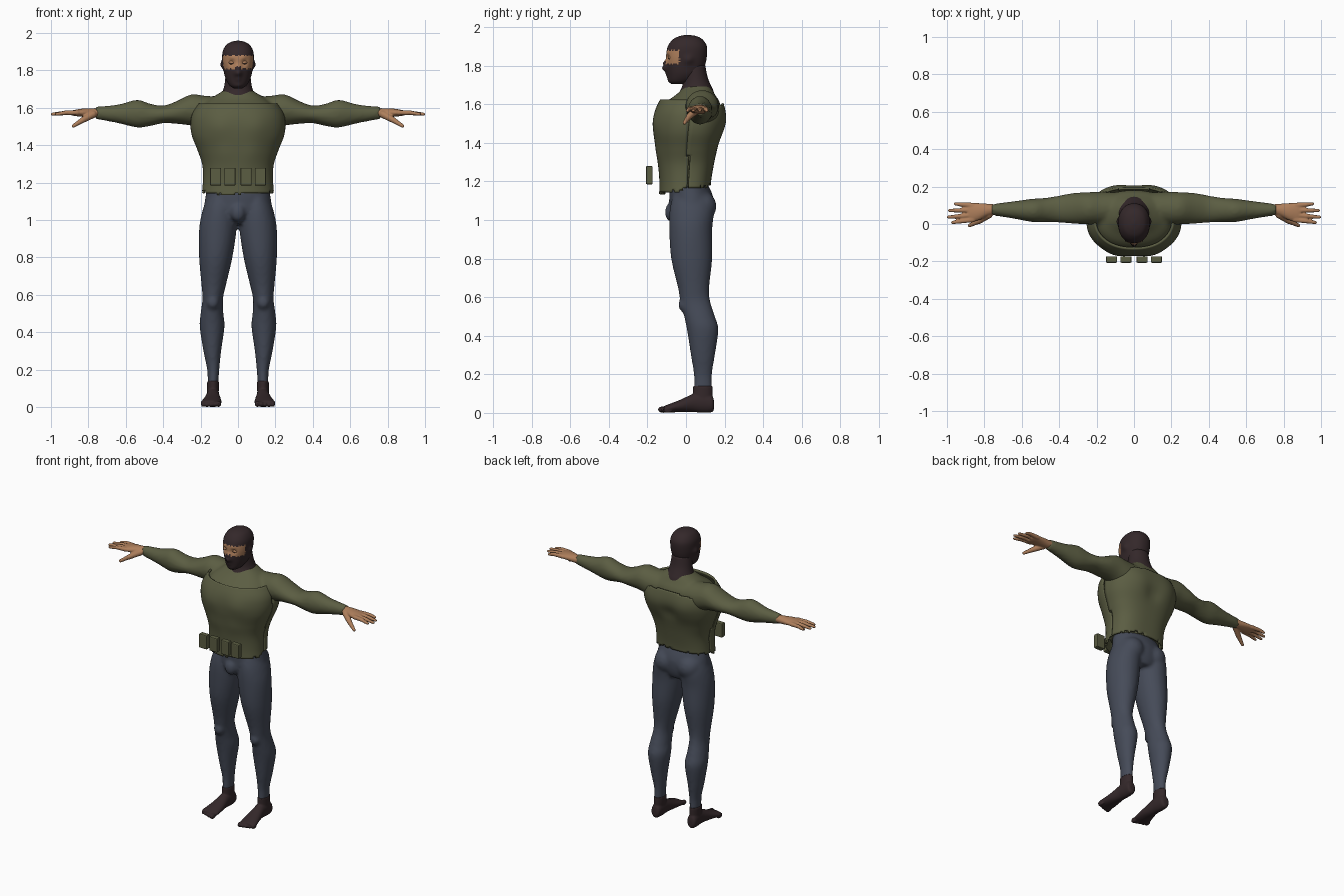
import bpy, bmesh, math, random
from mathutils import Vector, Matrix

random.seed(4)
default = bpy.data.objects.get("Cube")
if default:
    bpy.data.objects.remove(default)


def material(name, r, g, b):
    mat = bpy.data.materials.new(name)
    mat.use_nodes = True
    mat.diffuse_color = (r, g, b, 1)
    shader = mat.node_tree.nodes["Principled BSDF"]
    shader.inputs["Base Color"].default_value = (r, g, b, 1)
    shader.inputs["Roughness"].default_value = 0.8
    return mat


OLIVE = material("olive cloth", 0.105, 0.11, 0.055)
SLATE = material("slate trousers", 0.06, 0.07, 0.098)
DARK = material("dark knit", 0.034, 0.021, 0.023)
SKIN = material("skin", 0.42, 0.21, 0.105)


def spline(rings, steps):
    """Smooth curve through the section values."""
    out = []
    for i in range(len(rings) - 1):
        a, b, c, d = (rings[min(max(i + k, 0), len(rings) - 1)] for k in (-1, 0, 1, 2))
        for s in range(steps):
            t = s / steps
            out.append([q + t / 2 * (r - p + t * (2 * p - 5 * q + 4 * r - u + t * (3 * (q - r) + u - p)))
                        for p, q, r, u in zip(a, b, c, d)])
    return out + [list(rings[-1])]


def loft(bm, rings, axis="z", sides=32, steps=4, power=2.0, caps=True):
    """Rings: position on the axis, then low/high limits on the two other axes."""
    loops = []
    for t, a0, a1, b0, b1 in spline(rings, steps):
        loop = []
        for k in range(sides):
            ang = math.tau * k / sides
            c, s = math.cos(ang), math.sin(ang)
            a = (a0 + a1) / 2 + (a1 - a0) / 2 * math.copysign(abs(c) ** (2 / power), c)
            b = (b0 + b1) / 2 + (b1 - b0) / 2 * math.copysign(abs(s) ** (2 / power), s)
            co = {"x": (t, a, b), "y": (a, t, b), "z": (a, b, t)}[axis]
            loop.append(bm.verts.new(co))
        loops.append(loop)
    for lo, hi in zip(loops, loops[1:]):
        for k in range(sides):
            n = (k + 1) % sides
            bm.faces.new((lo[k], lo[n], hi[n], hi[k]))
    if caps:
        bm.faces.new(loops[0][::-1])
        bm.faces.new(loops[-1])


def torso_rings(rows):
    return [(z, -w, w, front, back) for z, w, front, back in rows]


def ball(bm, centre, size):
    mat = Matrix.Translation(centre) @ Matrix.Diagonal((*size, 1))
    bmesh.ops.create_uvsphere(bm, u_segments=20, v_segments=12, radius=1, matrix=mat)


def capsule(bm, p, q, r0, r1):
    p, q = Vector(p), Vector(q)
    turn = (q - p).to_track_quat("Z", "Y").to_matrix().to_4x4()
    bmesh.ops.create_cone(bm, cap_ends=True, segments=16, radius1=r0, radius2=r1, depth=(q - p).length,
                          matrix=Matrix.Translation((p + q) / 2) @ turn)
    ball(bm, p, (r0,) * 3)
    ball(bm, q, (r1,) * 3)


def bump(bm, centre, radius, push):
    """Soft bulge or dent, made on both sides of the body."""
    for side in ((1, -1) if centre[0] else (1,)):
        c = Vector((centre[0] * side, *centre[1:]))
        move = Vector((push[0] * side, *push[1:]))
        for v in bm.verts:
            v.co += move * math.exp(-((v.co - c).length / radius) ** 2)


def finish(bm, name, mats, voxel=0, mirror=False, smooth=True):
    bmesh.ops.recalc_face_normals(bm, faces=bm.faces)
    mesh = bpy.data.meshes.new(name)
    bm.to_mesh(mesh)
    bm.free()
    for mat in mats:
        mesh.materials.append(mat)
    if smooth:
        mesh.shade_smooth()
    obj = bpy.data.objects.new(name, mesh)
    bpy.context.collection.objects.link(obj)
    if mirror:
        obj.modifiers.new("Mirror", "MIRROR").use_mirror_merge = False
    if voxel:
        fuse = obj.modifiers.new("Fuse", "REMESH")
        fuse.mode, fuse.voxel_size, fuse.use_smooth_shade = "VOXEL", voxel, True
        relax = obj.modifiers.new("Relax", "SMOOTH")
        relax.factor, relax.iterations = 0.5, 4
    return obj


# Trousers: legs fused with the pelvis
bm = bmesh.new()
loft(bm, [(.12, .105, .162, .04, .135), (.2, .1, .165, .04, .135), (.3, .09, .185, .025, .15),
          (.43, .072, .205, .005, .168), (.5, .078, .2, -.01, .15), (.58, .08, .19, -.03, .125),
          (.65, .065, .195, -.042, .12), (.8, .03, .208, -.077, .136), (.95, .008, .208, -.087, .136),
          (1.05, .01, .19, -.085, .145), (1.12, .02, .165, -.07, .13)])
loft(bm, torso_rings([(.98, .09, -.05, .12), (1.03, .18, -.08, .14), (1.1, .178, -.087, .145),
                      (1.15, .17, -.086, .13), (1.19, .165, -.08, .11)]))
ball(bm, (0, -.075, 1.04), (.04, .035, .05))
ball(bm, (.085, .08, 1.07), (.08, .078, .08))
ball(bm, (.135, -.005, .56), (.035, .035, .04))
finish(bm, "trousers", [SLATE], voxel=.011, mirror=True)

# Feet with toes, in dark socks
bm = bmesh.new()
loft(bm, [(.145, .12, .15, .02, .06), (.135, .105, .165, .004, .09), (.09, .1, .168, 0, .11),
          (.04, .098, .17, .004, .1), (-.03, .09, .185, .004, .068), (-.09, .088, .2, .002, .045),
          (-.115, .095, .195, .004, .035)], axis="y")
loft(bm, [(.05, .105, .165, .035, .135), (.1, .102, .165, .036, .138), (.14, .102, .165, .036, .138)])
for i in range(5):
    size = .017 - .0018 * i
    ball(bm, (.104 + .021 * i, -.122 + .007 * i, size), (size * .85, .024, size))
finish(bm, "feet", [DARK], voxel=.005, mirror=True)

# Sweater: body fused with the sleeves
bm = bmesh.new()
loft(bm, torso_rings([(1.17, .172, -.1, .11), (1.25, .172, -.115, .12), (1.4, .2, -.135, .15),
                      (1.52, .22, -.145, .178), (1.6, .2, -.115, .178), (1.65, .145, -.05, .15),
                      (1.685, .09, -.015, .13), (1.7, .07, 0, .12)]), power=2.3)
loft(bm, [(.1, .0, .17, 1.48, 1.66), (.18, -.005, .172, 1.485, 1.665), (.25, -.002, .17, 1.505, 1.672),
          (.33, .002, .165, 1.515, 1.635), (.4, .008, .152, 1.518, 1.612), (.47, .01, .14, 1.503, 1.622),
          (.54, .01, .135, 1.495, 1.643), (.64, .028, .122, 1.518, 1.618), (.76, .047, .107, 1.54, 1.606)],
     axis="x")
finish(bm, "sweater", [OLIVE], voxel=.011, mirror=True)

# Vest: front and back panels cut from a wider torso shell
VEST = torso_rings([(1.11, .197, -.14, .125), (1.2, .188, -.138, .13), (1.29, .19, -.145, .145),
                    (1.37, .215, -.155, .163), (1.45, .246, -.167, .188), (1.52, .254, -.168, .203),
                    (1.58, .24, -.155, .2), (1.65, .19, -.12, .18)])


def panel(name, power, keep):
    bm = bmesh.new()
    loft(bm, VEST, sides=96, steps=9, power=power, caps=False)
    bump(bm, (.1, -.15, 1.5), .07, (0, -.01, 0))
    bump(bm, (.07, -.14, 1.36), .06, (0, -.006, 0))
    bump(bm, (.11, .19, 1.5), .08, (0, .01, 0))
    bump(bm, (0, .19, 1.45), .05, (0, -.012, 0))
    gone = []
    for f in bm.faces:
        c = f.calc_center_median()
        ragged = random.uniform(-.007, .007)
        if not keep(c) or c.z < 1.16 + .17 * c.y + ragged:
            gone.append(f)
    bmesh.ops.delete(bm, geom=gone, context="FACES")
    obj = finish(bm, name, [OLIVE])
    obj.modifiers.new("Thickness", "SOLIDIFY").thickness = .012


panel("vest_front", 2.2, lambda c: c.y < .008 and c.z < 1.622)
panel("vest_back", 2.7, lambda c: c.y > .012 and c.z < 1.61 - .12 * abs(c.x))

# Row of belt pouches
for i, x in enumerate((-.12, -.043, .043, .12)):
    bm = bmesh.new()
    bmesh.ops.create_cube(bm, size=1, matrix=Matrix.Translation((x, -.19, 1.232)) @ Matrix.Diagonal((.06, .035, .095, 1)))
    obj = finish(bm, f"pouch_{i + 1}", [OLIVE], smooth=False)
    edge = obj.modifiers.new("Edge", "BEVEL")
    edge.width, edge.segments = .006, 2

# Hands
bm = bmesh.new()
loft(bm, [(.74, .05, .105, 1.548, 1.598), (.78, .043, .108, 1.548, 1.598), (.83, .02, .112, 1.552, 1.596),
          (.87, .012, .112, 1.556, 1.59), (.89, .018, .108, 1.56, 1.585)], axis="x")
for y, spread, tip in ((.023, .008, .97), (.048, .037, .992), (.074, .072, .986), (.1, .108, .955)):
    capsule(bm, (.86, y, 1.574), (.92, (y + spread) / 2, 1.574), .014, .012)
    capsule(bm, (.92, (y + spread) / 2, 1.574), (tip, spread, 1.566), .012, .009)
capsule(bm, (.775, .05, 1.565), (.83, .015, 1.535), .02, .016)
capsule(bm, (.83, .015, 1.535), (.88, -.008, 1.503), .015, .01)
finish(bm, "hands", [SKIN], voxel=.0045, mirror=True)

# Masked neck
bm = bmesh.new()
loft(bm, torso_rings([(1.64, .115, -.045, .15), (1.67, .092, -.03, .142), (1.7, .078, -.018, .128),
                      (1.74, .07, -.015, .112), (1.8, .065, -.02, .1)]))
finish(bm, "mask_neck", [DARK])

# Head: mask with an open band of skin around the eyes
bm = bmesh.new()
loft(bm, torso_rings([(1.704, .022, -.072, -.02), (1.72, .046, -.087, .03), (1.755, .066, -.094, .075),
                      (1.8, .077, -.1, .098), (1.85, .084, -.103, .108), (1.9, .082, -.094, .108),
                      (1.935, .064, -.068, .086), (1.952, .038, -.036, .056), (1.959, .008, -.003, .017)]),
     sides=72, steps=8, power=2.2)
bump(bm, (0, -.105, 1.785), .02, (0, -.028, 0))
bump(bm, (0, -.105, 1.815), .014, (0, -.014, 0))
bump(bm, (.034, -.1, 1.842), .017, (0, .012, 0))
bump(bm, (.034, -.1, 1.868), .016, (0, -.006, 0))
bump(bm, (0, -.1, 1.75), .016, (0, -.01, 0))
bump(bm, (0, -.09, 1.718), .02, (0, -.006, 0))
bump(bm, (.082, .015, 1.83), .022, (.012, 0, 0))
for f in bm.faces:
    c = f.calc_center_median()
    rag = random.uniform(-.005, .005)
    nose = .014 if abs(c.x) < .018 else 0
    f.material_index = int(1.808 + nose + rag < c.z < 1.878 + rag and c.y < -.035 + rag)
finish(bm, "masked_head", [DARK, SKIN])

# Closed eyelids with dark lash lines
bm = bmesh.new()
ball(bm, (.034, -.082, 1.842), (.016, .012, .011))
finish(bm, "eyelids", [SKIN], mirror=True)
bm = bmesh.new()
ball(bm, (.034, -.09, 1.838), (.015, .0045, .002))
finish(bm, "lashes", [DARK], mirror=True)
